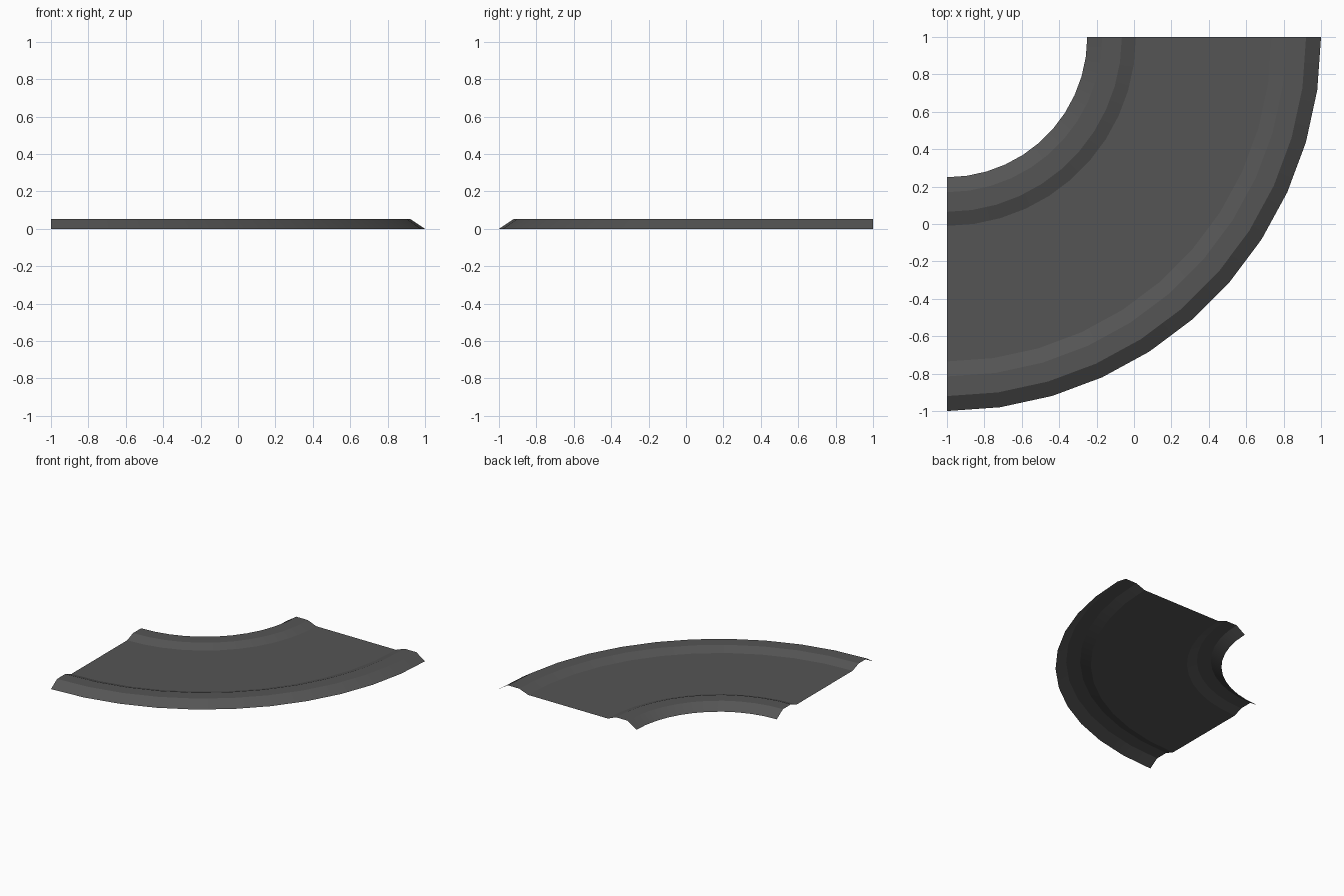
import bpy, bmesh, math
from mathutils import Matrix

if "Cube" in bpy.data.objects:
    bpy.data.objects.remove(bpy.data.objects["Cube"])

# Asphalt colour
asphalt = bpy.data.materials.new("dark_grey_asphalt")
asphalt.diffuse_color = (0.09, 0.09, 0.09, 1)
asphalt.use_nodes = True
asphalt.node_tree.nodes["Principled BSDF"].inputs["Base Color"].default_value = asphalt.diffuse_color

# Cross-section of the bend: (radius, height), raised kerb at each side
PROFILE = [(0.75, 0), (0.83, 0.053), (0.935, 0.053), (1.01, 0.023),
           (1.735, 0.023), (1.815, 0.053), (1.92, 0.053), (2.0, 0)]
SEGMENTS = 11
CENTRE = (-1, 1, 0)

# Sweep the open profile through a quarter turn
bm = bmesh.new()
verts = [bm.verts.new((CENTRE[0], CENTRE[1] - r, z)) for r, z in PROFILE]
edges = [bm.edges.new(pair) for pair in zip(verts, verts[1:])]
bmesh.ops.spin(bm, geom=verts + edges, cent=CENTRE, axis=(0, 0, 1),
               angle=math.pi / 2, steps=SEGMENTS, use_duplicate=False)
bm.normal_update()
flipped = [f for f in bm.faces if f.normal.z < 0]
bmesh.ops.reverse_faces(bm, faces=flipped)

mesh = bpy.data.meshes.new("road_bend")
bm.to_mesh(mesh)
bm.free()
mesh.materials.append(asphalt)
road = bpy.data.objects.new("road_bend", mesh)
bpy.context.collection.objects.link(road)

# Smooth along the curve, crisp along the kerb lines
bpy.context.view_layer.objects.active = road
road.select_set(True)
bpy.ops.object.shade_smooth_by_angle(angle=math.radians(12))
